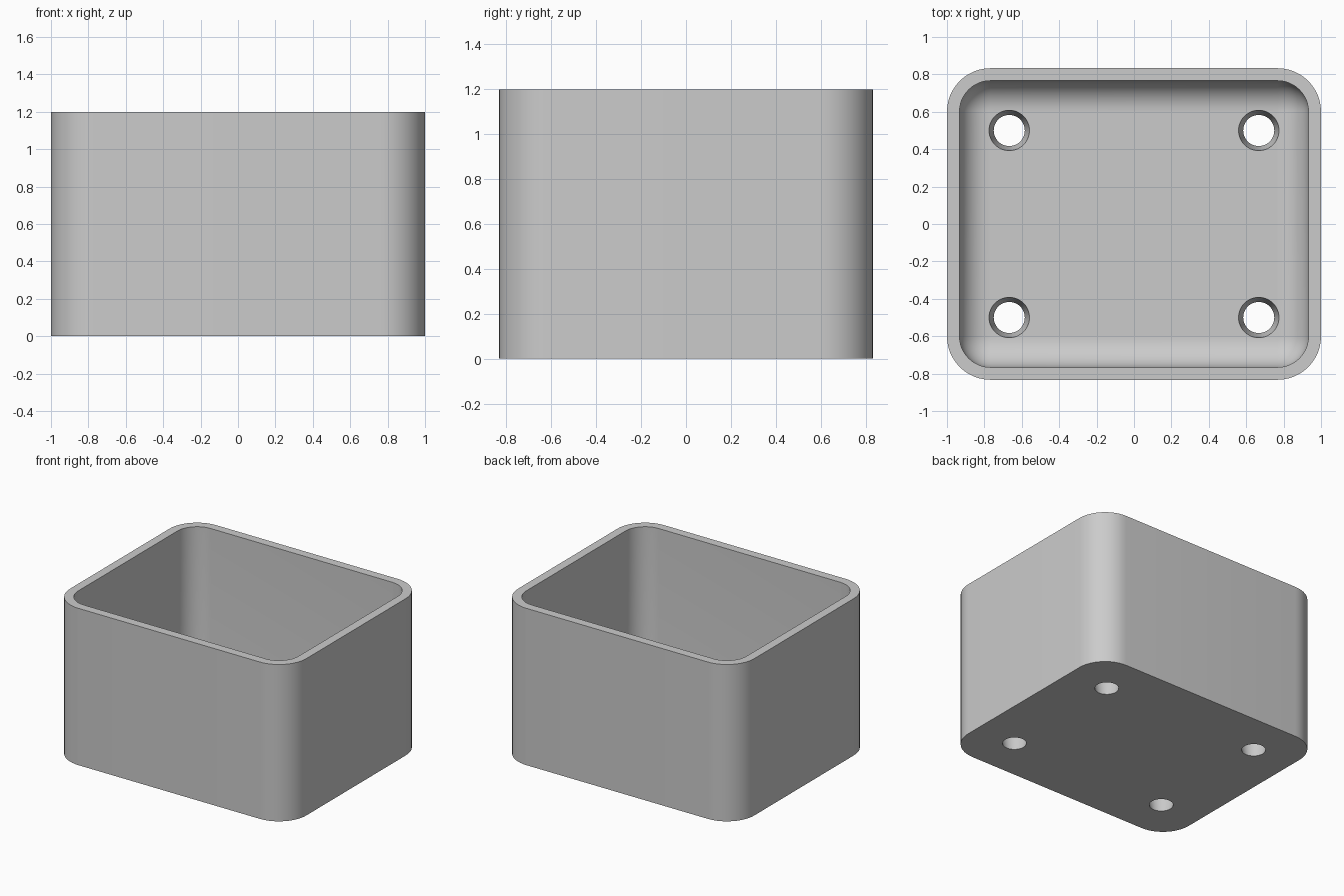
import bpy, bmesh, math

old = bpy.data.objects.get("Cube")
if old:
    bpy.data.objects.remove(old, do_unlink=True)

HALF_X, HALF_Y, HEIGHT = 1.0, 0.833, 1.2
WALL, FLOOR = 0.067, 0.133
CORNER = 0.233
INNER = CORNER - WALL       # inner corner radius
FILLET = INNER - 0.003      # rounding between walls and floor
STEPS = 12

grey = bpy.data.materials.new("light grey")
grey.use_nodes = True
grey.diffuse_color = (0.6, 0.6, 0.6, 1)
grey.node_tree.nodes["Principled BSDF"].inputs["Base Color"].default_value = (0.6, 0.6, 0.6, 1)


def ring(bm, inset, z):
    """Rounded rectangle of vertices, pulled in from the outer wall."""
    r = CORNER - inset
    verts = []
    for quarter, (sx, sy) in enumerate([(1, 1), (-1, 1), (-1, -1), (1, -1)]):
        for i in range(STEPS + 1):
            a = (quarter + i / STEPS) * math.pi / 2
            verts.append(bm.verts.new((sx * (HALF_X - CORNER) + r * math.cos(a),
                                       sy * (HALF_Y - CORNER) + r * math.sin(a), z)))
    return verts


def make_object(name, bm):
    bmesh.ops.recalc_face_normals(bm, faces=bm.faces)
    mesh = bpy.data.meshes.new(name)
    bm.to_mesh(mesh)
    bm.free()
    mesh.materials.append(grey)
    obj = bpy.data.objects.new(name, mesh)
    bpy.context.collection.objects.link(obj)
    return obj


# Open tray: outer wall, flat rim, inner wall, filleted floor
bm = bmesh.new()
levels = [(0, 0), (0, HEIGHT), (WALL, HEIGHT)]
for i in range(STEPS + 1):
    a = i / STEPS * math.pi / 2
    levels.append((WALL + FILLET * (1 - math.cos(a)), FLOOR + FILLET * (1 - math.sin(a))))
rings = [ring(bm, *level) for level in levels]
for low, high in zip(rings, rings[1:]):
    for i in range(len(low)):
        j = (i + 1) % len(low)
        bm.faces.new((low[i], low[j], high[j], high[i]))
bm.faces.new(rings[0])
bm.faces.new(rings[-1])
tray = make_object("tray", bm)

# Four tapered drain holes through the floor
bm = bmesh.new()
BELOW, ABOVE = -0.05, 0.25
taper = 0.025 / FLOOR
for sx in (-1, 1):
    for sy in (-1, 1):
        made = bmesh.ops.create_cone(bm, cap_ends=True, segments=48,
                                     radius1=0.083 + taper * BELOW,
                                     radius2=0.083 + taper * ABOVE, depth=ABOVE - BELOW)
        bmesh.ops.translate(bm, verts=made["verts"],
                            vec=(sx * 0.667, sy * 0.5, (ABOVE + BELOW) / 2))
cutter = make_object("hole_cutter", bm)
cutter.hide_render = True

cut = tray.modifiers.new("holes", "BOOLEAN")
cut.operation = "DIFFERENCE"
cut.solver = "EXACT"
cut.object = cutter
bpy.ops.object.select_all(action="DESELECT")
bpy.context.view_layer.objects.active = tray
tray.select_set(True)
bpy.ops.object.modifier_apply(modifier=cut.name)
bpy.data.objects.remove(cutter, do_unlink=True)
bpy.ops.object.shade_smooth_by_angle(angle=math.radians(35))
